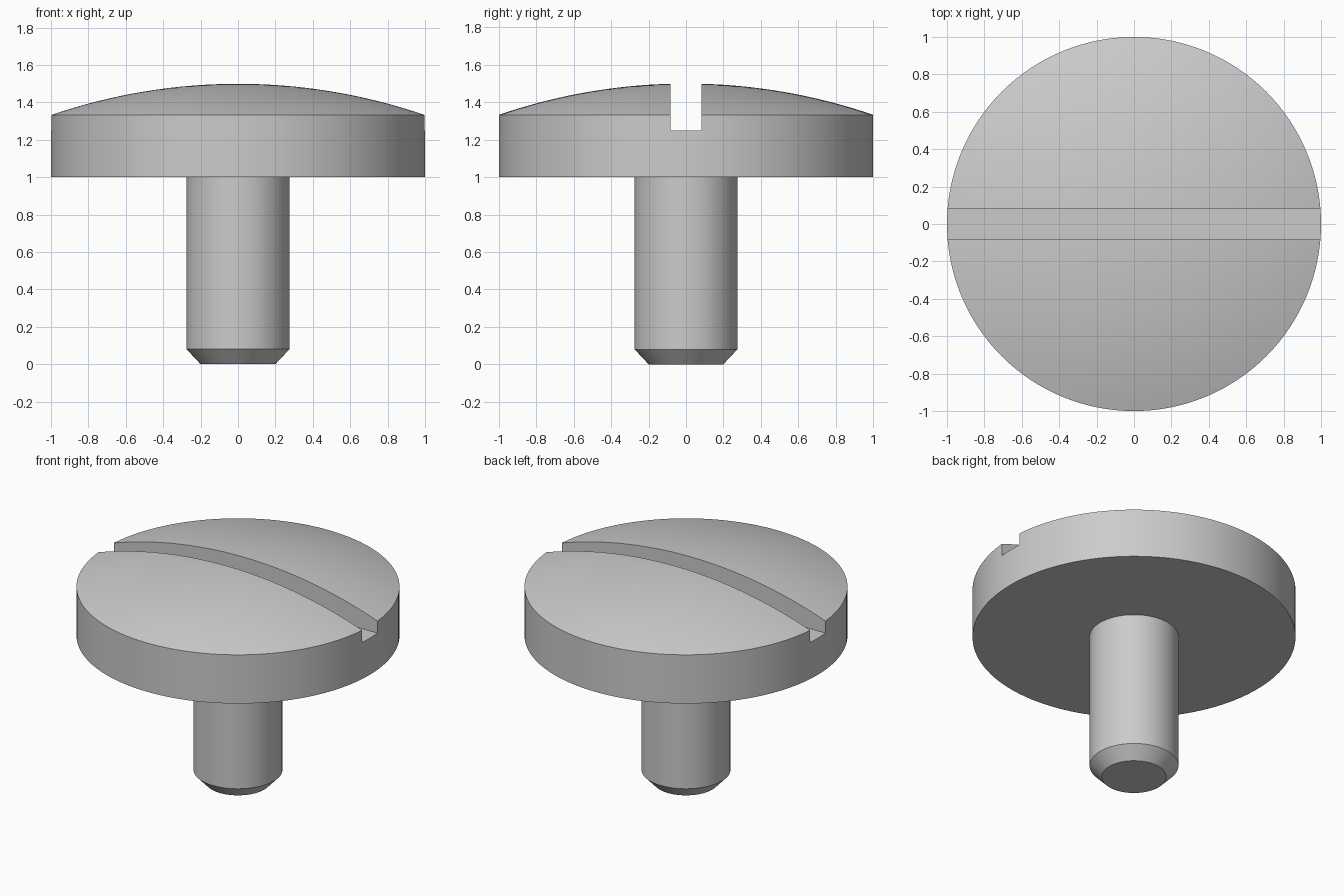
import bpy, bmesh, math
from mathutils import Matrix

cube = bpy.data.objects.get("Cube")
if cube:
    bpy.data.objects.remove(cube, do_unlink=True)

SEGMENTS = 128
HEAD_R, HEAD_BASE, RIM_Z, TOP_Z = 1.0, 1.0, 1.333, 1.5
SHAFT_R, TIP_R, CHAMFER_Z = 0.275, 0.2, 0.08
SLOT_WIDTH, SLOT_FLOOR = 0.165, 1.25

# Plain grey metal
steel = bpy.data.materials.new("grey steel")
steel.use_nodes = True
grey = (0.6, 0.6, 0.6, 1)
steel.diffuse_color = grey
steel.node_tree.nodes["Principled BSDF"].inputs["Base Color"].default_value = grey


def add_object(name, bm):
    mesh = bpy.data.meshes.new(name)
    bm.normal_update()
    bm.to_mesh(mesh)
    bm.free()
    mesh.materials.append(steel)
    obj = bpy.data.objects.new(name, mesh)
    bpy.context.collection.objects.link(obj)
    return obj


def lathe(name, profile):
    """Spin a profile of (radius, height) points around z."""
    bm = bmesh.new()
    verts = [bm.verts.new((r, 0, z)) for r, z in profile]
    edges = [bm.edges.new(pair) for pair in zip(verts, verts[1:])]
    bmesh.ops.spin(bm, geom=verts + edges, cent=(0, 0, 0), axis=(0, 0, 1),
                   angle=math.tau, steps=SEGMENTS)
    bmesh.ops.remove_doubles(bm, verts=bm.verts[:], dist=1e-4)
    bmesh.ops.recalc_face_normals(bm, faces=bm.faces[:])
    return add_object(name, bm)


# Turned body: chamfered tip, shaft, flat underside, rim
profile = [(0, 0), (TIP_R, 0), (SHAFT_R, CHAMFER_Z), (SHAFT_R, HEAD_BASE),
           (HEAD_R, HEAD_BASE)]

# Domed top, an arc from the rim to the crown
rise = TOP_Z - RIM_Z
dome_r = (HEAD_R ** 2 + rise ** 2) / (2 * rise)
half_angle = math.asin(HEAD_R / dome_r)
STEPS = 16
for i in range(STEPS + 1):
    a = half_angle * (1 - i / STEPS)
    profile.append((dome_r * math.sin(a), TOP_Z - dome_r * (1 - math.cos(a))))
screw = lathe("screw_body", profile)

# Driver slot, cut right across the head
bm = bmesh.new()
bmesh.ops.create_cube(bm, size=1, matrix=Matrix.Translation((0, 0, SLOT_FLOOR + 0.5))
                      @ Matrix.Diagonal((3, SLOT_WIDTH, 1, 1)))
cutter = add_object("slot_cutter", bm)
cutter.hide_render = True
cut = screw.modifiers.new("slot", 'BOOLEAN')
cut.operation = 'DIFFERENCE'
cut.solver = 'EXACT'
cut.object = cutter

bpy.ops.object.select_all(action='DESELECT')
screw.select_set(True)
bpy.context.view_layer.objects.active = screw
bpy.ops.object.modifier_apply(modifier=cut.name)
bpy.data.objects.remove(cutter, do_unlink=True)
bpy.ops.object.shade_smooth_by_angle(angle=math.radians(30))
